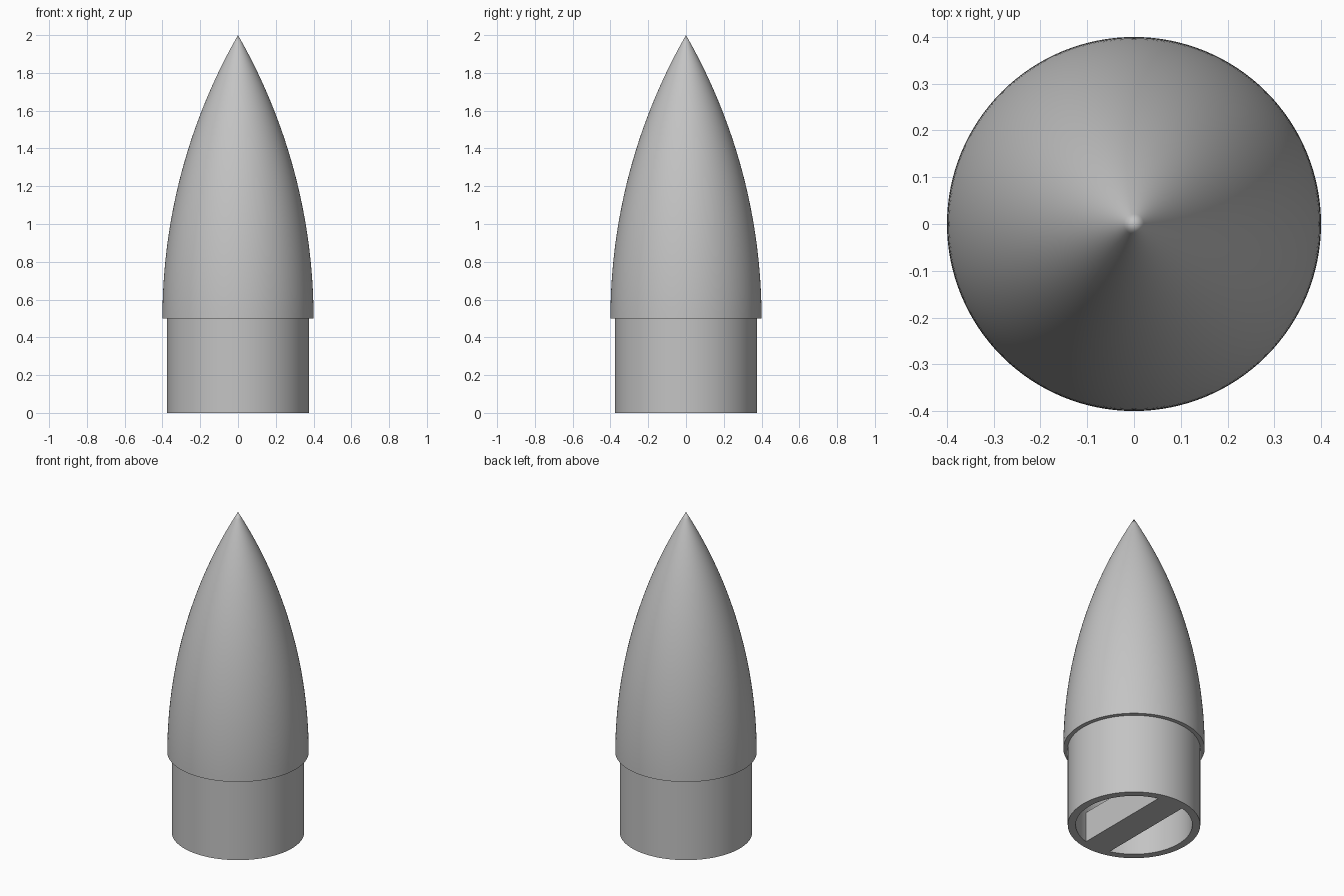
import bpy, bmesh, math

cube = bpy.data.objects.get("Cube")
if cube:
    bpy.data.objects.remove(cube, do_unlink=True)

TUBE_R, BORE_R, NOSE_R = 0.375, 0.33, 0.4
SHOULDER_Z, TIP_Z = 0.5, 2.0
SEGMENTS = 128

grey = bpy.data.materials.new("plain_grey")
grey.use_nodes = True
grey.diffuse_color = (0.55, 0.55, 0.55, 1)
bsdf = next(n for n in grey.node_tree.nodes if n.type == 'BSDF_PRINCIPLED')
bsdf.inputs["Base Color"].default_value = grey.diffuse_color
bsdf.inputs["Roughness"].default_value = 0.6


def finish(name, bm):
    """Turn a bmesh into a named object, smooth except at sharp edges."""
    bmesh.ops.remove_doubles(bm, verts=bm.verts, dist=1e-5)
    bmesh.ops.recalc_face_normals(bm, faces=bm.faces)
    mesh = bpy.data.meshes.new(name)
    bm.to_mesh(mesh)
    bm.free()
    obj = bpy.data.objects.new(name, mesh)
    bpy.context.collection.objects.link(obj)
    mesh.materials.append(grey)
    bpy.ops.object.select_all(action='DESELECT')
    obj.select_set(True)
    bpy.context.view_layer.objects.active = obj
    bpy.ops.object.shade_smooth_by_angle(angle=math.radians(30))
    return obj


def ogive(radius, z0, z1, steps):
    """Pointed arc profile, upright at its base."""
    height = z1 - z0
    rho = (radius ** 2 + height ** 2) / (2 * radius)
    points = []
    for i in range(steps + 1):
        h = height * i / steps
        r = math.sqrt(rho ** 2 - h ** 2) + radius - rho
        points.append((max(r, 0.0) if i < steps else 0.0, z0 + h))
    return points


# Hollow nose and its narrower base tube, turned from one closed profile
profile = [(BORE_R, 0), (TUBE_R, 0), (TUBE_R, SHOULDER_Z)]
profile += ogive(NOSE_R, SHOULDER_Z, TIP_Z, 40)
profile += reversed(ogive(BORE_R, SHOULDER_Z, TIP_Z - 0.15, 24))
profile.append((BORE_R, 0))
bm = bmesh.new()
verts = [bm.verts.new((r, 0, z)) for r, z in profile]
edges = [bm.edges.new(pair) for pair in zip(verts, verts[1:])
         if pair[0].co.x + pair[1].co.x > 0]
bmesh.ops.spin(bm, geom=verts + edges, cent=(0, 0, 0), axis=(0, 0, 1),
               angle=math.tau, steps=SEGMENTS)
finish("nose_cone_shell", bm)

# Anchor bar across the open base, its ends rounded to fit the bore
BAR_HALF, BAR_HEIGHT = 0.0875, 0.19
end_r = BORE_R + 0.001
spread = math.asin(BAR_HALF / end_r)
bm = bmesh.new()
outline = []
for middle in (math.pi / 2, -math.pi / 2):
    for i in range(13):
        a = middle - spread + 2 * spread * i / 12
        outline.append(bm.verts.new((end_r * math.cos(a), end_r * math.sin(a), 0)))
base = bm.faces.new(outline)
top = bmesh.ops.extrude_face_region(bm, geom=[base], use_keep_orig=True)["geom"]
bmesh.ops.translate(bm, vec=(0, 0, BAR_HEIGHT),
                    verts=[g for g in top if isinstance(g, bmesh.types.BMVert)])
finish("anchor_bar", bm)
